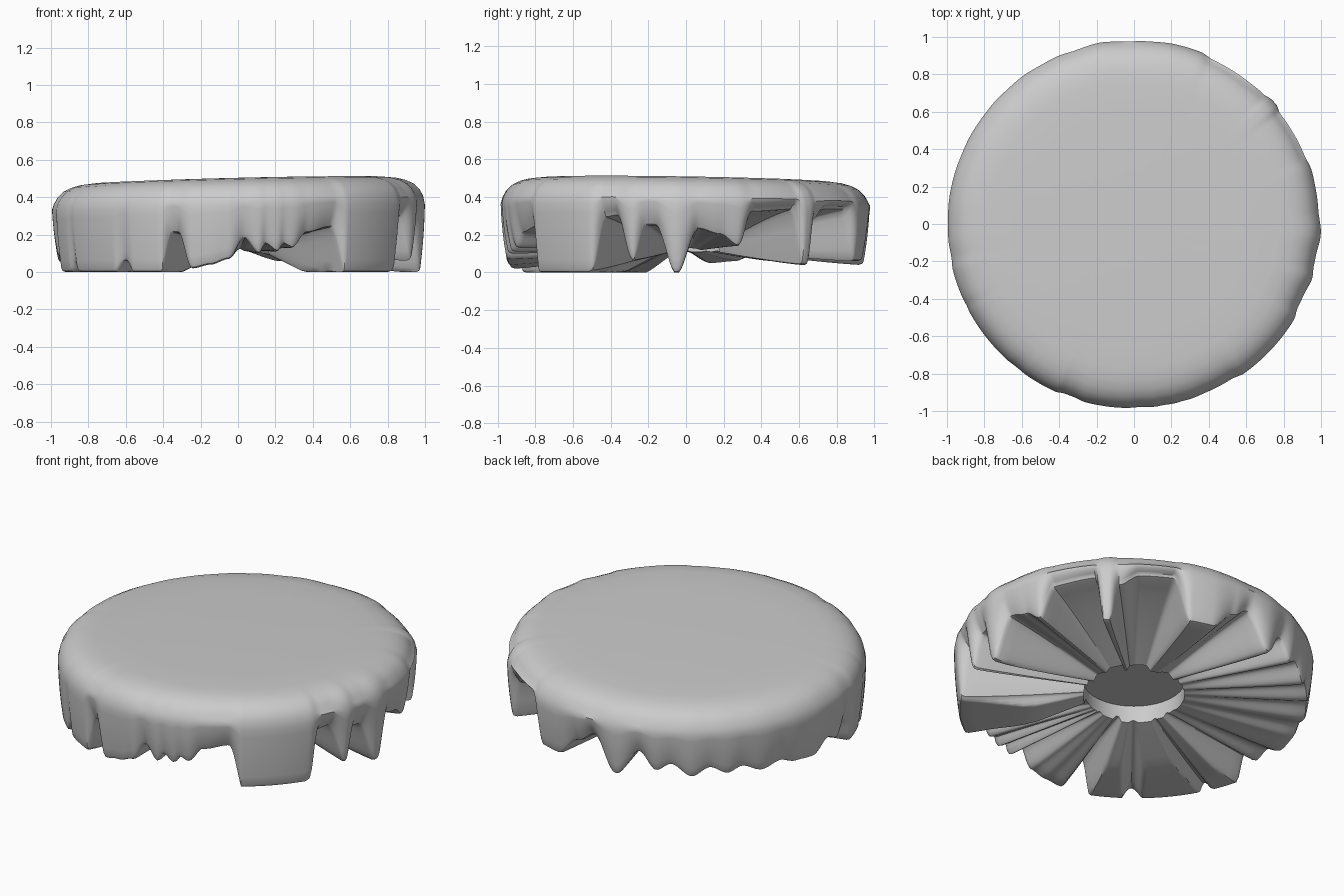
import bpy, bmesh
from math import sin, cos, radians

cube = bpy.data.objects.get("Cube")
if cube:
    bpy.data.objects.remove(cube, do_unlink=True)

STEPS = 480          # columns around the rim
HOLE = 0.28          # radius of the central recess
CEILING = 0.2        # height of the recess ceiling

# Height of the dripping edge: angle in degrees, height in hundredths
drips = [(-27, 29), (-23, 30), (-17, 6), (-13, 25), (-10, 25), (-3, -1),
         (4, 23), (11, 20), (17, 14), (22, 32), (37, 33), (40, 4), (42, 4),
         (45, 27), (52, 33), (64, 33), (69, 6), (77, 6), (86, 18), (92, 24),
         (101, 4), (109, 19), (115, 9), (120, 13), (127, 6), (133, 11),
         (139, 7), (144, 10), (151, 6), (158, 9), (164, 6), (172, 5),
         (180, 11), (185, 8), (190, 15), (195, -2), (202, -1), (206, 5),
         (210, -6), (224, -6), (231, 6), (237, -6), (244, -5), (248, 21),
         (250, 21), (255, 2), (261, 4), (267, 7), (272, 18), (277, 10),
         (279, 15), (283, 11), (285, 15), (288, 13), (293, 21), (302, 24),
         (308, -9), (325, -9), (329, 1), (333, 29)]


def drip_height(deg):
    """Smoothly blended edge height at an angle."""
    for (a, za), (b, zb) in zip(drips, drips[1:]):
        if a <= deg <= b:
            t = (deg - a) / (b - a)
            t = t * t * (3 - 2 * t)
            return (za + (zb - za) * t) / 100


def top_height(x, y):
    """Gently tilted and domed upper surface."""
    return 0.5 + 0.024 * x - 0.016 * y - 0.015 * (x * x + y * y)


def column(deg):
    """Points from the top, over the rim, down the wall and in along the underside."""
    a = radians(deg)
    c, s = cos(a), sin(a)
    edge = drip_height(deg)
    foot = max(edge, 0)
    outer = 1 - 0.012 * s * s - 0.05 * foot
    pts = []
    # Top and rounded rim
    for r, drop in [(0.3, 0), (0.6, 0), (0.78, 0), (0.85, 0.006), (0.9, 0.018),
                    (0.94, 0.037), (0.97, 0.065), (0.99, 0.1)]:
        pts.append((r * outer, top_height(r * c, r * s) - drop))
    # Side wall, drawn in a little where the edge is high
    start = pts[-1][1]
    stop = min(foot + 0.02, start - 0.005)
    pull = 0.025 + 0.05 * foot
    for i in range(1, 9):
        t = i / 8
        bulge = outer - pull * t * t if i > 1 else outer
        pts.append((bulge, start + (stop - start) * t))
    # Rolled lip
    lip = outer - pull
    pts.append((lip - 0.007, foot + 0.006))
    # Underside wedge running to the recess, trimmed flat at the floor
    inner = 0.12 + 0.12 * (edge - 0.15)
    for i in range(11):
        t = i / 10
        r = lip - 0.025 + (HOLE - lip + 0.025) * t
        pts.append((r, max(0, edge + (inner - edge) * t ** 1.2)))
    # Recess wall
    pts.append((HOLE, CEILING))
    return [(r * c, r * s, z) for r, z in pts]


# Icing body: a ring of columns closed at top and recess centres
bm = bmesh.new()
first = drips[0][0]
cols = [[bm.verts.new(p) for p in column(first + 360 * i / STEPS)]
        for i in range(STEPS)]
top = bm.verts.new((0, 0, top_height(0, 0)))
middle = bm.verts.new((0, 0, CEILING))
for i, col in enumerate(cols):
    nxt = cols[(i + 1) % STEPS]
    bm.faces.new((top, col[0], nxt[0]))
    bm.faces.new((middle, nxt[-1], col[-1]))
    for j in range(len(col) - 1):
        bm.faces.new((col[j], col[j + 1], nxt[j + 1], nxt[j]))
bmesh.ops.recalc_face_normals(bm, faces=bm.faces)

mesh = bpy.data.meshes.new("dripping_icing")
bm.to_mesh(mesh)
bm.free()
icing = bpy.data.objects.new("dripping_icing", mesh)
bpy.context.collection.objects.link(icing)

# Plain grey icing colour
mat = bpy.data.materials.new("plain_grey")
mat.use_nodes = True
grey = (0.6, 0.6, 0.6, 1)
mat.diffuse_color = grey
mat.node_tree.nodes["Principled BSDF"].inputs["Base Color"].default_value = grey
mesh.materials.append(mat)

bpy.context.view_layer.objects.active = icing
icing.select_set(True)
bpy.ops.object.shade_smooth_by_angle(angle=radians(40))
